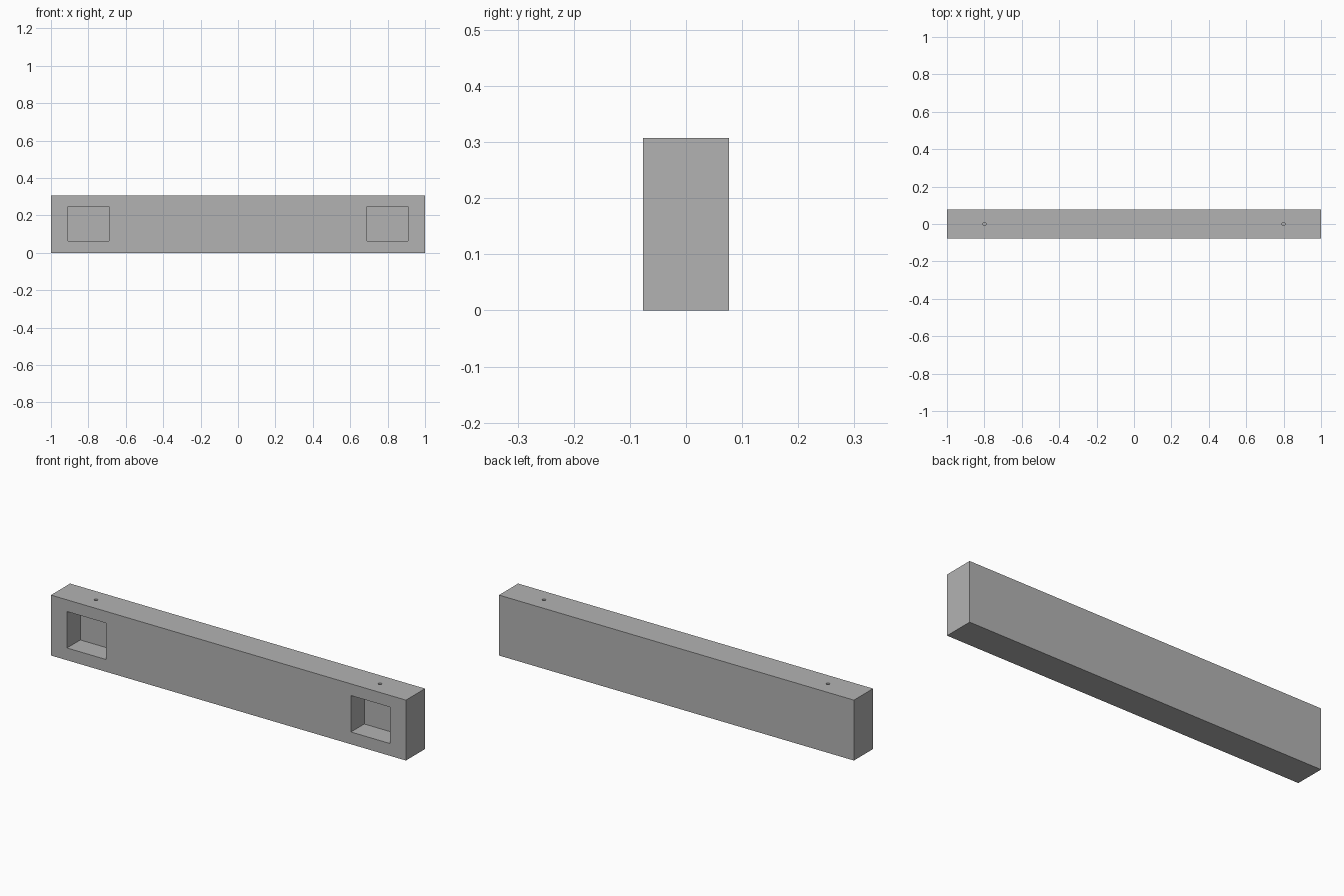
import bpy
from math import pi

if "Cube" in bpy.data.objects:
    bpy.data.objects.remove(bpy.data.objects["Cube"])

L, D, H = 2.0, 0.1538, 0.3077      # beam length, depth, height
PX, PW = 0.8, 0.219                # pocket centre and width
PZ0, PZ1, PD = 0.0625, 0.248, 0.107  # pocket bottom, top, depth

grey = bpy.data.materials.new("concrete_grey")
grey.diffuse_color = (0.45, 0.45, 0.45, 1)
grey.use_nodes = True
grey.node_tree.nodes["Principled BSDF"].inputs["Base Color"].default_value = grey.diffuse_color


def box(name, lo, hi):
    """Axis-aligned box between two corners."""
    bpy.ops.mesh.primitive_cube_add(size=1, location=[(a + b) / 2 for a, b in zip(lo, hi)])
    ob = bpy.context.object
    ob.name = name
    ob.scale = [b - a for a, b in zip(lo, hi)]
    bpy.ops.object.transform_apply(location=True, scale=True)
    ob.data.materials.append(grey)
    return ob


def cut(target, cutter):
    """Subtract the cutter and remove it."""
    mod = target.modifiers.new("cut", 'BOOLEAN')
    mod.operation = 'DIFFERENCE'
    mod.solver = 'EXACT'
    mod.object = cutter
    cutter.hide_render = True
    bpy.context.view_layer.objects.active = target
    bpy.ops.object.modifier_apply(modifier=mod.name)
    bpy.data.objects.remove(cutter, do_unlink=True)


# solid beam
beam = box("beam", (-L / 2, -D / 2, 0), (L / 2, D / 2, H))

for side in (-1, 1):
    # rectangular pocket in the front face
    x = side * PX
    cut(beam, box("pocket_cutter", (x - PW / 2, -D, PZ0), (x + PW / 2, -D / 2 + PD, PZ1)))
    # bolt hole from the top into the pocket
    z0, z1 = PZ1 - 0.03, H + 0.03
    bpy.ops.mesh.primitive_cylinder_add(vertices=12, radius=0.009, depth=z1 - z0,
                                        location=(x, 0, (z0 + z1) / 2))
    hole = bpy.context.object
    hole.name = "bolt_hole_cutter"
    hole.data.materials.append(grey)
    cut(beam, hole)
